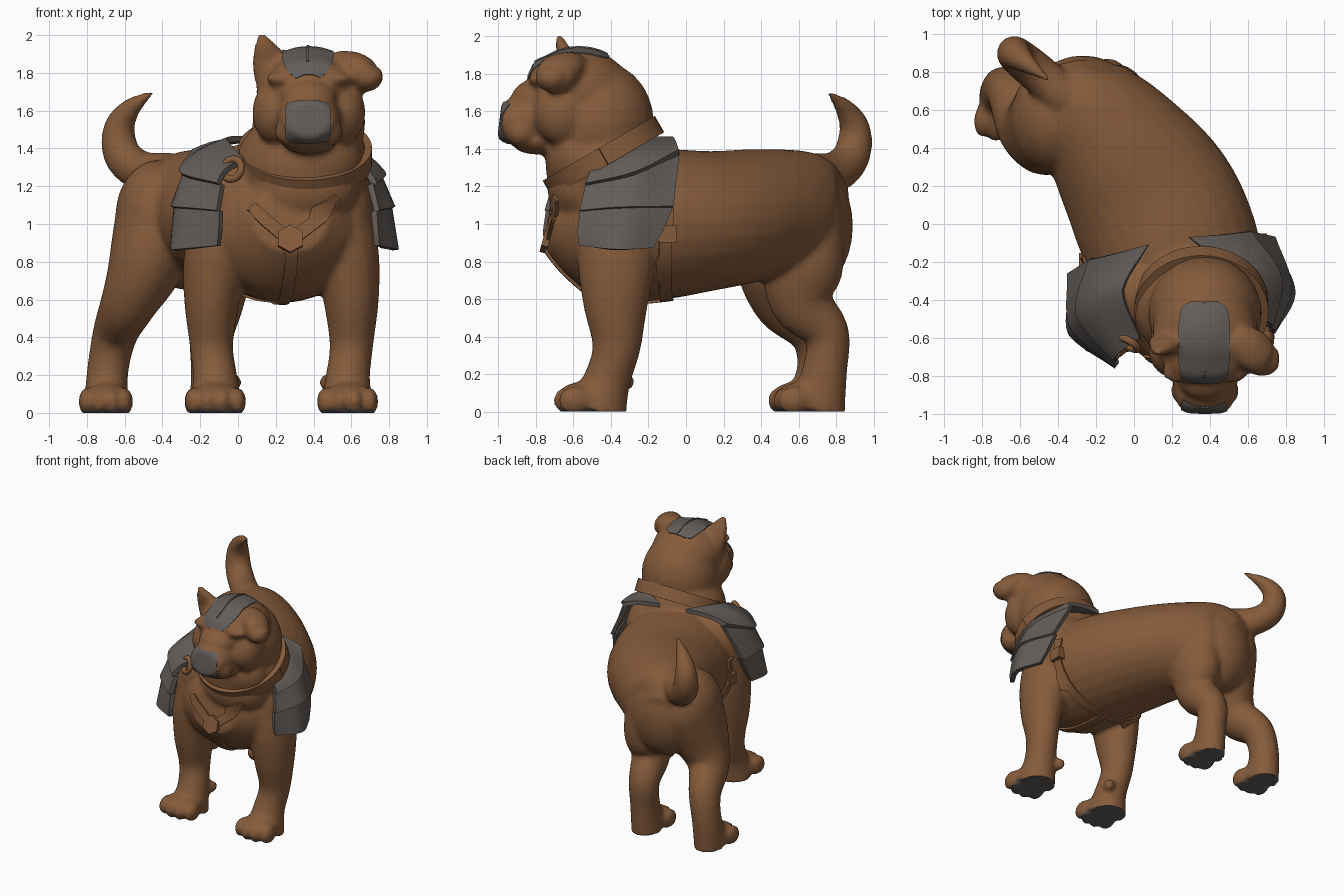
import bpy, bmesh, math
from mathutils import Vector, Matrix
from mathutils.bvhtree import BVHTree

cube = bpy.data.objects.get("Cube")
if cube:
    bpy.data.objects.remove(cube, do_unlink=True)


def material(name, rgb):
    m = bpy.data.materials.new(name)
    m.use_nodes = True
    m.diffuse_color = (*rgb, 1)
    m.node_tree.nodes["Principled BSDF"].inputs["Base Color"].default_value = (*rgb, 1)
    return m


BROWN = material("brown_coat", (0.235, 0.105, 0.043))
GREY = material("dark_grey", (0.125, 0.11, 0.1))


def finish(name, bm, mats):
    bmesh.ops.recalc_face_normals(bm, faces=bm.faces)
    mesh = bpy.data.meshes.new(name)
    bm.to_mesh(mesh)
    bm.free()
    ob = bpy.data.objects.new(name, mesh)
    bpy.context.collection.objects.link(ob)
    for m in mats:
        mesh.materials.append(m)
    return ob


def bake(ob, angle=50):
    bpy.ops.object.select_all(action='DESELECT')
    ob.select_set(True)
    bpy.context.view_layer.objects.active = ob
    bpy.ops.object.convert(target='MESH')
    bpy.ops.object.shade_smooth_by_angle(angle=math.radians(angle))


def spline(points, steps):
    """Catmull-Rom through tuples of any length."""
    pts = [Vector(p) for p in points]
    pts = [pts[0] * 2 - pts[1]] + pts + [pts[-1] * 2 - pts[-2]]
    out = []
    for a, b, c, d in zip(pts, pts[1:], pts[2:], pts[3:]):
        for i in range(steps):
            t = i / steps
            out.append(0.5 * (2 * b + (c - a) * t + (2 * a - 5 * b + 4 * c - d) * t * t
                              + (3 * b - a - 3 * c + d) * t ** 3))
    return out + [pts[-2]]


def ball(bm, centre, radii):
    m = Matrix.Translation(centre) @ Matrix.Diagonal((*radii, 1))
    bmesh.ops.create_uvsphere(bm, u_segments=24, v_segments=14, radius=1, matrix=m)


def tube(bm, stations, ref, sides=20):
    """Loft of ellipses; each station is x, y, z, width, depth."""
    sts = spline(stations, 5)
    rings = []
    for i, s in enumerate(sts):
        t = (sts[min(i + 1, len(sts) - 1)] - sts[max(i - 1, 0)])[:3]
        t = Vector(t).normalized()
        side = t.cross(ref).normalized()
        other = side.cross(t)
        ring = []
        for k in range(sides):
            a = math.tau * k / sides
            ring.append(bm.verts.new(Vector(s[:3]) + side * max(s[3], 0.008) * math.cos(a)
                                     + other * max(s[4], 0.008) * math.sin(a)))
        rings.append(ring)
    for r, q in zip(rings, rings[1:]):
        for k in range(sides):
            bm.faces.new((r[k], r[k - 1], q[k - 1], q[k]))
    bm.faces.new(rings[0])
    bm.faces.new(rings[-1])


X, Y, Z = Vector((1, 0, 0)), Vector((0, 1, 0)), Vector((0, 0, 1))
MID = 0.23   # middle of the shoulders
HEAD = 0.375  # middle of the head
bm = bmesh.new()

# Torso, bent from rump to chest, with shoulder muscles
tube(bm, [(-.33, .82, 1.0, .14, .2), (-.29, .67, 1.03, .28, .34), (-.1, .42, 1.05, .38, .35),
          (.08, .15, 1.02, .45, .37), (.2, -.12, 1.0, .46, .4), (.25, -.38, .98, .44, .39),
          (.27, -.55, 1.0, .37, .31), (.28, -.71, 1.03, .2, .18)], Z, 28)
ball(bm, (-.27, .67, .99), (.27, .22, .34))
ball(bm, (.02, -.36, 1.13), (.27, .24, .29))
ball(bm, (.46, -.28, 1.13), (.25, .23, .29))

# Legs and toes
front_leg = [(-.08, -.36, 1.02, .18, .22), (-.12, -.37, .8, .17, .21), (-.14, -.375, .58, .145, .175),
             (-.14, -.37, .35, .115, .13), (-.12, -.42, .17, .12, .125), (-.12, -.48, 0, .15, .17)]
right_hind = [(-.42, .55, 1.04, .23, .29), (-.49, .5, .78, .2, .24), (-.58, .53, .58, .15, .17),
              (-.65, .68, .42, .12, .13), (-.69, .71, .22, .11, .12), (-.70, .66, 0, .12, .16)]
left_hind = [(-.1, .64, 1.0, .16, .2), (-.09, .62, .78, .17, .22), (-.11, .62, .58, .14, .17),
             (-.14, .75, .42, .12, .12), (-.14, .74, .22, .11, .12), (-.14, .69, 0, .12, .16)]
other_leg = [(2 * MID - s[0], *s[1:]) for s in front_leg]
for leg, spread in ((front_leg, .078), (other_leg, .078), (right_hind, .066), (left_hind, .066)):
    tube(bm, leg, Y)
    # Rounded shoulder or thigh muscle over the leg's upper end
    x, y, z, w, d = leg[0]
    ball(bm, (x, y, z), (w, d, .3))
    x, y = leg[-1][:2]
    ball(bm, (x, y - .07, .07), (spread * 1.9, .14, .09))
    for i in range(4):
        k = i - 1.5
        ball(bm, (x + k * spread, y - .155 + abs(k) * .025, .06), (.046, .085, .075))
for x in (-.02, 2 * MID + .01):
    ball(bm, (x, -.32, .16), (.04, .05, .045))

# Tail
tube(bm, [(-.36, .66, 1.27, .11, .11), (-.5, .79, 1.275, .11, .105), (-.61, .88, 1.36, .1, .1),
          (-.63, .9, 1.5, .085, .085), (-.57, .85, 1.61, .055, .055), (-.45, .76, 1.7, .012, .012)], X)

# Neck, skull and face
ball(bm, (.34, -.43, 1.31), (.35, .32, .3))
ball(bm, (.35, -.55, 1.2), (.29, .19, .22))
ball(bm, (HEAD, -.47, 1.54), (.3, .3, .33))
ball(bm, (HEAD, -.57, 1.35), (.28, .18, .22))
ball(bm, (HEAD, -.57, 1.7), (.28, .28, .235))
tube(bm, [(HEAD, -.6, 1.58, .2, .18), (HEAD, -.8, 1.56, .175, .145),
          (HEAD, -.93, 1.55, .155, .125), (HEAD, -.985, 1.555, .12, .095)], Z)
ball(bm, (HEAD, -.8, 1.67), (.15, .13, .1))
ball(bm, (HEAD, -.73, 1.79), (.2, .11, .09))
ball(bm, (HEAD, -.8, 1.44), (.15, .13, .07))
for s in (-1, 1):
    ball(bm, (HEAD + s * .17, -.66, 1.59), (.13, .15, .17))
    ball(bm, (HEAD + s * .1, -.88, 1.49), (.08, .08, .08))
    ball(bm, (HEAD + s * .13, -.78, 1.77), (.1, .06, .04))

# Upright ear and folded ear
tube(bm, [(.2, -.61, 1.72, .1, .07), (.165, -.63, 1.86, .095, .05), (.14, -.66, 1.94, .06, .035),
          (.12, -.68, 2.01, .015, .015)], Y)
tube(bm, [(.53, -.6, 1.84, .08, .09), (.62, -.66, 1.83, .08, .11), (.69, -.71, 1.78, .085, .1),
          (.765, -.72, 1.79, .03, .05)], Y)

body = finish("dog_body", bm, [BROWN, GREY])
mod = body.modifiers.new("Fuse", 'REMESH')
mod.mode = 'VOXEL'
mod.voxel_size = 0.018
mod = body.modifiers.new("Soften", 'SMOOTH')
mod.factor = 0.5
mod.iterations = 6
bake(body, 80)
for v in body.data.vertices:
    v.co.z = max(v.co.z, 0)
# Grey soles
for p in body.data.polygons:
    if p.center.z < .02 and p.normal.z < -.6:
        p.material_index = 1
bpy.context.view_layer.update()
skin = BVHTree.FromObject(body, bpy.context.evaluated_depsgraph_get())


def sheet(name, grid, thick, mat):
    """Solid plate from a grid of points."""
    bm = bmesh.new()
    rows = [[bm.verts.new(p) for p in row] for row in grid]
    for r, q in zip(rows, rows[1:]):
        for i in range(len(r) - 1):
            bm.faces.new((r[i], r[i + 1], q[i + 1], q[i]))
    ob = finish(name, bm, [mat])
    mod = ob.modifiers.new("Thickness", 'SOLIDIFY')
    mod.thickness = thick
    mod.offset = 0
    bake(ob)


def on_skin(p, lift):
    co, normal, _, _ = skin.find_nearest(p)
    return co + normal * lift


def strap(name, points, across, width=.035, mat=BROWN):
    across = Vector(across).normalized() * width
    grid = [[on_skin(p + across * k, .004) for k in (-1, 0, 1)] for p in spline(points, 8)]
    sheet(name, grid, .022, mat)


def painted(name, origin, half_u, half_v, u, v, ray, power, mat):
    """Thin rounded plate projected onto the skin."""
    grid = []
    n = 16
    for i in range(n + 1):
        b = -1 + 2 * i / n
        w = max(1 - abs(b) ** power, 0.0) ** (1 / power) * .5 + .5
        row = []
        for j in range(n + 1):
            a = (-1 + 2 * j / n) * w
            p = Vector(origin) + u * a * half_u + v * b * half_v
            hit, _, _, _ = skin.ray_cast(p, ray)
            row.append((hit or on_skin(p, 0)) - ray * .004)
        grid.append(row)
    sheet(name, grid, .009, mat)


# Grey crown plate with a raised seam, and grey nose
painted("crown_plate", (.37, -.625, 2.5), .135, .215, X, Y, -Z, 3, GREY)
painted("nose", (.37, -2, 1.54), .12, .11, X, Z, Y, 4, GREY)
strap("crown_seam", [(.37, -.8, 1.85), (.37, -.6, 1.95), (.37, -.42, 1.9)], X, .006, GREY)

# Layered shoulder plates
ROWS = [[(.56, -.47, 1.33), (.5, -.25, 1.44), (.29, -.07, 1.45)],
        [(.7, -.53, 1.21), (.74, -.28, 1.27), (.58, -.04, 1.38)],
        [(.72, -.56, 1.07), (.8, -.33, 1.09), (.71, -.07, 1.1)],
        [(.72, -.58, .89), (.82, -.37, .87), (.75, -.16, .88)]]
TURN = Matrix.Translation((MID, -.35, 0)) @ Matrix.Rotation(math.radians(20), 4, 'Z') \
    @ Matrix.Diagonal((-1, 1, 1, 1)) @ Matrix.Translation((-MID, .35, 0))
# The right plates reach further round the chest
for label, xf, reach in (("left", Matrix.Identity(4), 0), ("right", TURN, 1)):
    for n, (top, low) in enumerate(zip(ROWS, ROWS[1:])):
        a, b = spline(top, 6), spline(low, 6)
        grid = []
        for i in range(6):
            t = i / 5
            out = .015 * t + .03 * math.sin(math.pi * t) * (n == 0)
            # The lowest plate curves in at its corners
            pinch = .2 * max(t - .6, 0) * (n == 2)
            row = []
            for k, (p, q) in enumerate(zip(a, b)):
                co = p.lerp(q, t * 1.06) + Vector((out, 0, out * .4))
                co.y += (-.35 - co.y) * pinch
                front = max(1 - k / 6, 0) * reach
                row.append(xf @ co + Vector((.07, -.02, 0)) * front)
            grid.append(row)
        sheet(f"{label}_shoulder_plate_{n + 1}", grid, .032, GREY)

# Tilted collar with a ring
tilt = Matrix.Translation((.355, -.44, 1.36)) @ Matrix.Rotation(math.radians(30), 4, 'X')
loop = [math.tau * i / 48 for i in range(49)]
sheet("collar", [[tilt @ Vector((.335 * math.cos(a), .325 * math.sin(a), h)) for a in loop]
                 for h in (-.05, 0, .05)], .04, BROWN)
bpy.ops.mesh.primitive_torus_add(location=(-.03, -.63, 1.29), rotation=(1.3, .2, -.6),
                                 major_radius=.055, minor_radius=.02,
                                 major_segments=24, minor_segments=10)
ring = bpy.context.object
ring.name = "collar_ring"
ring.data.materials.append(BROWN)
bake(ring)

# Harness straps
strap("right_chest_strap", [(.03, -.75, 1.12), (.15, -.78, 1.03), (.27, -.8, .93)], (1, 0, 1))
strap("left_chest_strap", [(.56, -.75, 1.12), (.42, -.78, 1.03), (.29, -.8, .93)], (-1, 0, 1))
strap("breast_strap", [(.28, -.8, .92), (.28, -.7, .75), (.24, -.4, .56), (.2, -.1, .55)], X)
strap("girth_strap", [(.76, -.08, 1.1), (.7, -.1, .85), (.5, -.1, .62), (.2, -.1, .55),
                      (-.05, -.15, .62), (-.24, -.2, .85), (-.3, -.22, 1.1)], Y)
for name, spot in (("left_buckle", (.72, -.09, .94)), ("right_buckle", (-.25, -.2, .94))):
    bpy.ops.mesh.primitive_cube_add(size=1, location=on_skin(Vector(spot), .01))
    buckle = bpy.context.object
    buckle.name = name
    buckle.scale = (.06, .1, .09)
    buckle.data.materials.append(BROWN)

# Six-sided chest badge
bpy.ops.mesh.primitive_cylinder_add(vertices=6, radius=.075, depth=.05,
                                    location=on_skin(Vector((.28, -.8, .93)), .005),
                                    rotation=(math.radians(75), 0, 0))
badge = bpy.context.object
badge.name = "chest_badge"
badge.data.materials.append(BROWN)
